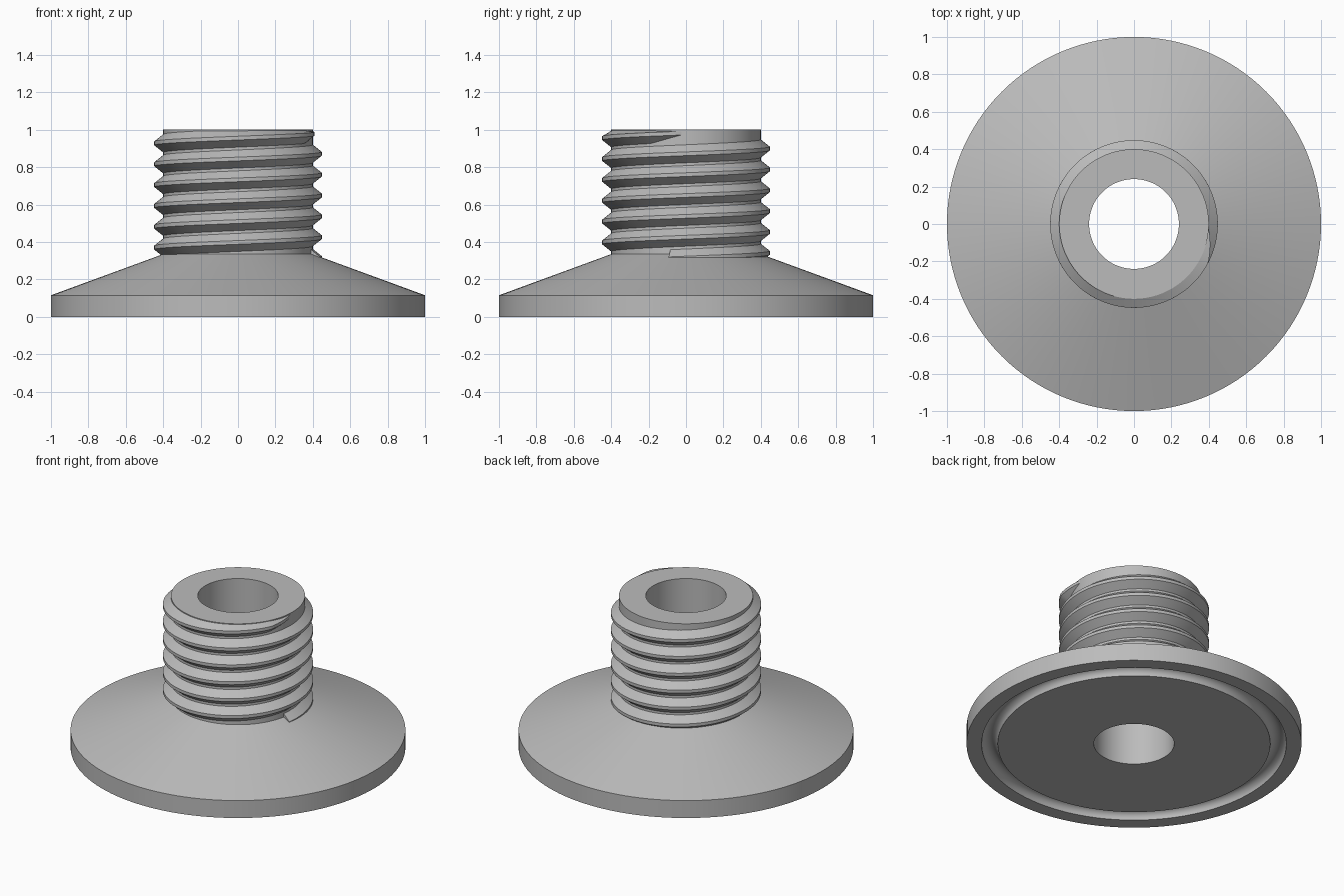
import bpy, bmesh
from math import sin, cos, pi, radians

cube = bpy.data.objects.get("Cube")
if cube:
    bpy.data.objects.remove(cube, do_unlink=True)

SEGMENTS = 128
SHAFT_R, CREST_R, BORE_R = 0.40, 0.448, 0.24
PITCH, TOP_CREST, TURNS = 0.1115, 0.983, 6

metal = bpy.data.materials.new("grey metal")
metal.use_nodes = True
colour = (0.5, 0.5, 0.5, 1)
metal.diffuse_color = colour
metal.node_tree.nodes["Principled BSDF"].inputs["Base Color"].default_value = colour


def sweep(name, rings, close_rings):
    """Skin a list of closed cross-sections into one smooth-shaded object."""
    bm = bmesh.new()
    loops = [[bm.verts.new(p) for p in ring] for ring in rings]
    pairs = list(zip(loops, loops[1:]))
    if close_rings:
        pairs.append((loops[-1], loops[0]))
    else:
        bm.faces.new(loops[0])
        bm.faces.new(loops[-1])
    for a, b in pairs:
        for i in range(len(a)):
            j = (i + 1) % len(a)
            bm.faces.new((a[i], a[j], b[j], b[i]))
    bmesh.ops.recalc_face_normals(bm, faces=bm.faces[:])
    mesh = bpy.data.meshes.new(name)
    bm.to_mesh(mesh)
    bm.free()
    mesh.materials.append(metal)
    obj = bpy.data.objects.new(name, mesh)
    bpy.context.collection.objects.link(obj)
    bpy.ops.object.select_all(action='DESELECT')
    obj.select_set(True)
    bpy.context.view_layer.objects.active = obj
    bpy.ops.object.shade_smooth_by_angle(angle=radians(20))
    return obj


def around(profile, angle):
    return [(r * cos(angle), r * sin(angle), z) for r, z in profile]


# Flange, hollow shaft and the round seal groove underneath, as one lathe profile
groove_mid, groove_r, steps = 0.862, 0.048, 12
groove = [(groove_mid - groove_r * cos(pi * i / steps), groove_r * sin(pi * i / steps))
          for i in range(steps + 1)]
body = [(BORE_R, 0)] + groove + [(1, 0), (1, 0.115), (SHAFT_R, 0.335),
                                 (SHAFT_R, 1), (BORE_R, 1)]
sweep("flanged_body", [around(body, 2 * pi * i / SEGMENTS) for i in range(SEGMENTS)], True)

# Right-hand screw thread that sinks into the shaft at its upper end
runout = radians(28)
start = -2 * pi * TURNS - radians(12)
count = SEGMENTS * TURNS
rings = []
for i in range(count + 1):
    angle = start * (1 - i / count)
    z = TOP_CREST + PITCH * angle / (2 * pi)
    sink = 0.055 * max(0, 1 + angle / runout)
    ridge = [(SHAFT_R - 0.006, -0.053), (CREST_R, -0.01),
             (CREST_R, 0.01), (SHAFT_R - 0.006, 0.053)]
    rings.append(around([(r - sink, min(z + dz, 0.998)) for r, dz in ridge], angle))
sweep("screw_thread", rings, False)
